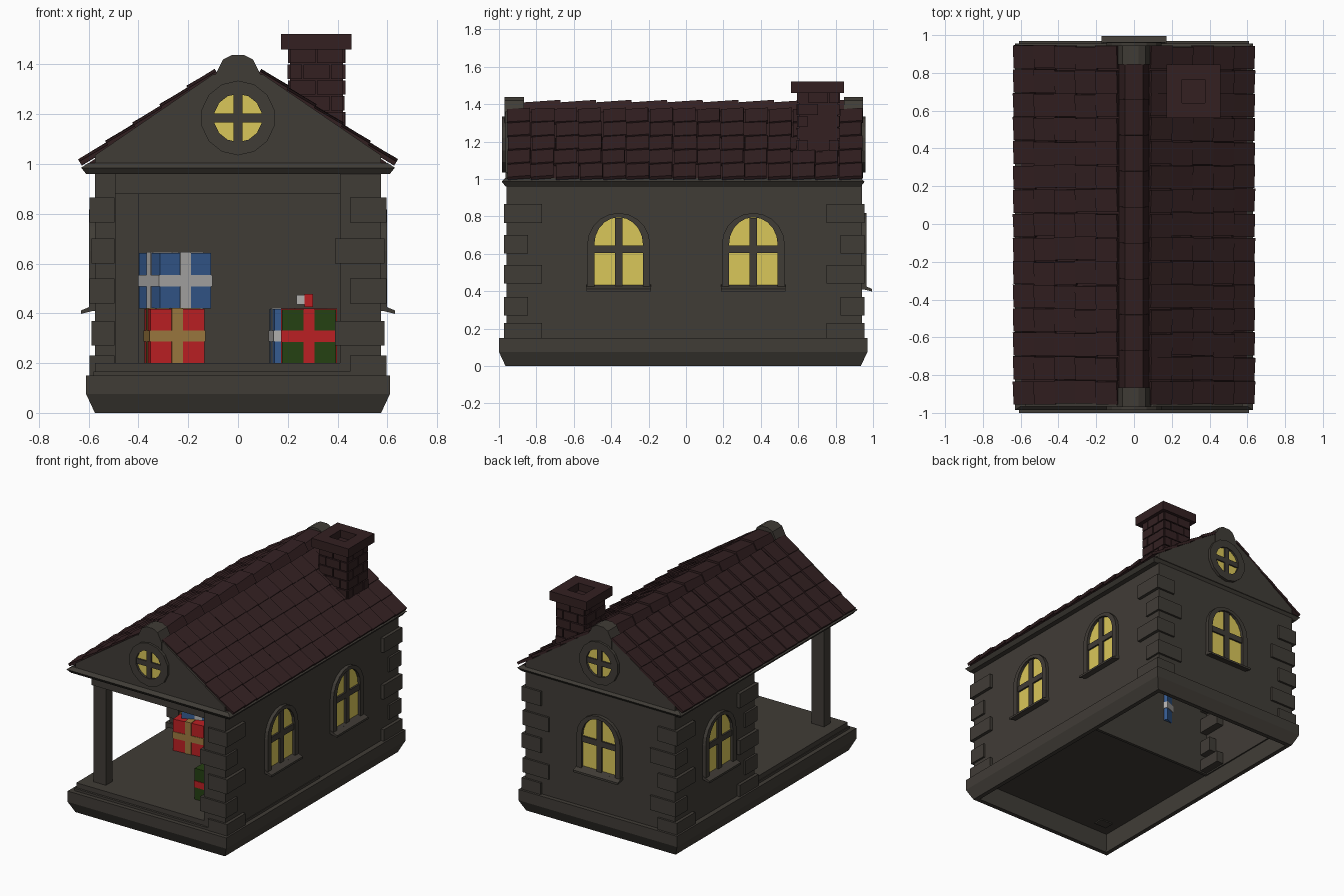
import bpy, bmesh, math, random
from mathutils import Matrix, Vector

if "Cube" in bpy.data.objects:
    bpy.data.objects.remove(bpy.data.objects["Cube"])
random.seed(3)


def mat(name, r, g, b):
    m = bpy.data.materials.new(name)
    m.diffuse_color = (r, g, b, 1)
    m.use_nodes = True
    m.node_tree.nodes["Principled BSDF"].inputs["Base Color"].default_value = m.diffuse_color
    return m


STONE = mat("grey stone", .051, .045, .037)
ROOF = mat("dark red tile", .033, .0145, .0155)
GLASS = mat("yellow glass", .70, .57, .10)
RED = mat("red paper", .50, .014, .017)
GREEN = mat("green paper", .018, .052, .006)
BLUE = mat("blue paper", .037, .108, .29)
SILVER = mat("silver ribbon", .45, .44, .43)
GOLD = mat("gold ribbon", .33, .19, .05)
I = Matrix.Identity(4)
T = lambda x, y, z: Matrix.Translation((x, y, z))
R = lambda deg, ax: Matrix.Rotation(math.radians(deg), 4, ax)


class Part:
    """Collects solids into one object."""
    def __init__(self, name, material):
        self.name, self.material, self.bm = name, material, bmesh.new()

    def loops(self, rings, M=I, closed=False):
        vs = [[self.bm.verts.new(M @ Vector(p)) for p in r] for r in rings]
        n = len(vs[0])
        for k in range(len(vs) if closed else len(vs) - 1):
            a, b = vs[k], vs[(k + 1) % len(vs)]
            for i in range(n):
                j = (i + 1) % n
                self.bm.faces.new((a[i], a[j], b[j], b[i]))
        if not closed:
            self.bm.faces.new(vs[0])
            self.bm.faces.new(vs[-1])
        return self

    def prism(self, pts, y0, y1, M=I):
        return self.loops([[(x, y, z) for x, z in pts] for y in (y0, y1)], M)

    def ring(self, outer, inner, y0, y1, M=I):
        return self.loops([[(x, y, z) for x, z in p] for p, y in
                           ((outer, y1), (outer, y0), (inner, y0), (inner, y1))], M, True)

    def box(self, x0, x1, y0, y1, z0, z1, M=I):
        return self.prism([(x0, z0), (x1, z0), (x1, z1), (x0, z1)], y0, y1, M)

    def done(self):
        bmesh.ops.recalc_face_normals(self.bm, faces=self.bm.faces)
        me = bpy.data.meshes.new(self.name)
        self.bm.to_mesh(me)
        self.bm.free()
        me.materials.append(self.material)
        bpy.context.collection.objects.link(bpy.data.objects.new(self.name, me))


CY = -.015          # middle of the house along y


def rect(hx, hy, z):
    return [(-hx, CY - hy, z), (hx, CY - hy, z), (hx, CY + hy, z), (-hx, CY + hy, z)]


# base: thin hollow plinth with a chamfered foot, porch floor on top
Part("base", STONE).loops([rect(.575, .95, 0), rect(.61, .985, .075), rect(.61, .985, .15),
                           rect(.56, .935, .15), rect(.545, .92, 0)], closed=True).done()
Part("porch_floor", STONE).box(-.575, .57, -.955, .085, .165, .2).box(-.58, .58, -.97, .075, .148, .166).done()

# walls: thin shell, long right side, back room, return beside the porch opening
w = Part("walls", STONE)
w.box(.55, .575, -.96, .94, .14, .97)
w.box(.41, .575, -.96, -.86, .15, .97)
w.box(-.575, .55, .915, .94, .14, .97)
w.box(-.575, -.55, .07, .94, .14, .97)
w.box(-.575, .55, .07, .09, .14, .97)
w.done()

# porch post and beams
Part("porch_post", STONE).box(-.495, -.4, -.88, -.81, .14, .9).done()
Part("porch_beams", STONE).box(-.495, .42, -.9, -.8, .88, .97).box(-.495, -.4, -.85, .08, .88, .97).done()

# cornice slab under the roof
Part("cornice", STONE).loops([rect(.61, .95, .96), rect(.63, .97, .985), rect(.6, .95, 1.005)]).done()

# corner stones, alternating long and short
q = Part("corner_stones", STONE)
for cx, cy, sx, sy in ((.575, -.96, 1, -1), (.575, .94, 1, 1), (-.575, .94, -1, 1), (-.575, .07, -1, -1)):
    for k, (z0, z1) in enumerate(((.15, .23), (.27, .37), (.44, .54), (.6, .7), (.765, .865))):
        lx, ly = (.125, .19) if k % 2 == 0 else (.185, .115)
        if cy == .07:
            lx = .078
        e = .022 if k % 2 == 0 else .014
        xs = sorted((cx + sx * e, cx - sx * lx))
        ys = sorted((cy + sy * .014, cy - sy * ly))
        q.box(*xs, *ys, z0, z1)
q.done()

# gable ends with a rounded cap at the peak
g = Part("gables", STONE)
half = [(.575, 1.0), (.575, 1.035), (.10, 1.36)]
gable = half + [(-x, z) for x, z in reversed(half)]
cap = [(.09, 1.36), (.06, 1.42), (.025, 1.438)]
cap = [(.09, 1.3)] + cap + [(-x, z) for x, z in reversed(cap)] + [(-.09, 1.3)]
for a, b, c, d in ((-.965, -.88, -.97, -.865), (.85, .94, .845, .945)):
    g.prism(gable, a, b)
    g.prism(cap, c, d)
g.done()

# roof core, tiles and ridge caps
Part("roof_core", ROOF).prism([(-.605, 1.0), (.605, 1.0), (.09, 1.355), (0, 1.39), (-.09, 1.355)], -.95, .925).done()
t = Part("roof_tiles", ROOF)
for s in (1, -1):
    for row in range(5):
        x = .088 + .109 * (row + .5)
        for col in range(15):
            y = -.955 + .1267 * (col + .5) + random.uniform(-.006, .006)
            M = T(s * x, y, 1.364 - .676 * (x - .1)) @ R(s * (31 + random.uniform(-1, 1)), 'Y') \
                @ R(random.uniform(3, 5.5), 'X')
            t.box(-.066, .066, -.061, .061, -.009, .009, M)
t.done()
r = Part("ridge_caps", ROOF)
for k in range(9):
    r.prism([(-.08, -.045), (-.048, .008), (.048, .008), (.08, -.045)], -.1, .1,
            T(0, -.865 + .19 * (k + .5), 1.408) @ R(4, 'X'))
r.done()

# chimney: shaft, staggered bricks and hollow cap
ch = Part("chimney", ROOF)
ch.box(.208, .422, .605, .81, 1.1, 1.47)
sq = lambda h, z: [(.315 + a * h, .703 + b * h, z) for a, b in ((-1, -1), (1, -1), (1, 1), (-1, 1))]
ch.loops([sq(.142, 1.46), sq(.142, 1.522), sq(.062, 1.522), sq(.062, 1.46)], closed=True)
for k in range(6):
    z = 1.085 + .0635 * k
    for side in range(4):
        M = T(.315, .7075, 0) @ R(90 * side, 'Z')
        cuts = (-.11, 0, .11) if (k + side) % 2 else (-.11, -.055, .055, .11)
        for a, b in zip(cuts, cuts[1:]):
            ch.box(a + .003, b - .003, -.113 - random.uniform(0, .004), -.09, z + .003, z + .0605, M)
ch.done()


# windows, built facing -y then turned onto their wall
def arch(hw, z0, zs, rise, n=10):
    return [(-hw, z0), (hw, z0)] + [(hw * math.cos(math.pi * i / n), zs + rise * math.sin(math.pi * i / n))
                                    for i in range(n + 1)]


def arched_window(name, x, y, turn):
    M = T(x, y, 0) @ R(turn, 'Z')
    inner = arch(.13, .425, .65, .145)
    Part(name + "_glass", GLASS).prism(inner, -.004, .004, M).done()
    f = Part(name + "_frame", STONE)
    f.ring(arch(.168, .41, .65, .168), inner, -.024, .01, M)
    f.box(-.02, .02, -.016, .005, .42, .79, M)
    f.box(-.13, .13, -.016, .005, .605, .645, M)
    # sloping sill
    f.loops([[(-.172, 0, .412), (.172, 0, .412), (.172, 0, .435), (-.172, 0, .435)],
             [(-.172, -.055, .398), (.172, -.055, .398), (.172, -.055, .412), (-.172, -.055, .412)]], M)
    f.done()


arched_window("right_front_window", .575, -.36, 90)
arched_window("right_back_window", .575, .36, 90)
arched_window("back_window", 0, .94, 180)
arched_window("left_window", -.575, .47, -90)


def circle(rad, n=14):
    return [(rad * math.cos(2 * math.pi * (i + .5) / n), 1.185 + rad * math.sin(2 * math.pi * (i + .5) / n))
            for i in range(n)]


for name, y, turn in (("front_round_window", -.965, 0), ("back_round_window", .94, 180)):
    M = T(0, y, 0) @ R(turn, 'Z')
    Part(name + "_glass", GLASS).prism(circle(.1), -.004, .004, M).done()
    f = Part(name + "_frame", STONE)
    f.ring(circle(.15), circle(.097), -.02, .01, M)
    f.box(-.018, .018, -.014, .005, 1.087, 1.283, M)
    f.box(-.098, .098, -.014, .005, 1.167, 1.203, M)
    f.done()


# wrapped gifts on the porch: box with three crossing ribbon bands
def gift(name, x, y, z, s, turn, paper, ribbon):
    M = T(x, y, z + s / 2) @ R(turn, 'Z')
    h, o, b = s / 2, s / 2 + .004, s * .105
    Part(name + "_box", paper).box(-h, h, -h, h, -h, h, M).done()
    p = Part(name + "_ribbon", ribbon)
    p.box(-b, b, -o, o, -h, o, M).box(-o, o, -b, b, -h, o, M).box(-o, o, -o, o, -b, b, M)
    p.done()


gift("red_gift", -.255, -.09, .2, .218, 6, RED, GOLD)
gift("blue_gift", -.253, -.03, .42, .222, 22, BLUE, SILVER)
gift("green_gift", .285, -.62, .2, .216, 0, GREEN, RED)
gift("back_blue_gift", .245, -.38, .2, .218, 5, BLUE, SILVER)
# little bow lying on the green gift
Part("bow_red", RED).box(.268, .302, -.645, -.6, .425, .477).done()
Part("bow_silver", SILVER).box(.236, .268, -.64, -.605, .435, .474).done()
